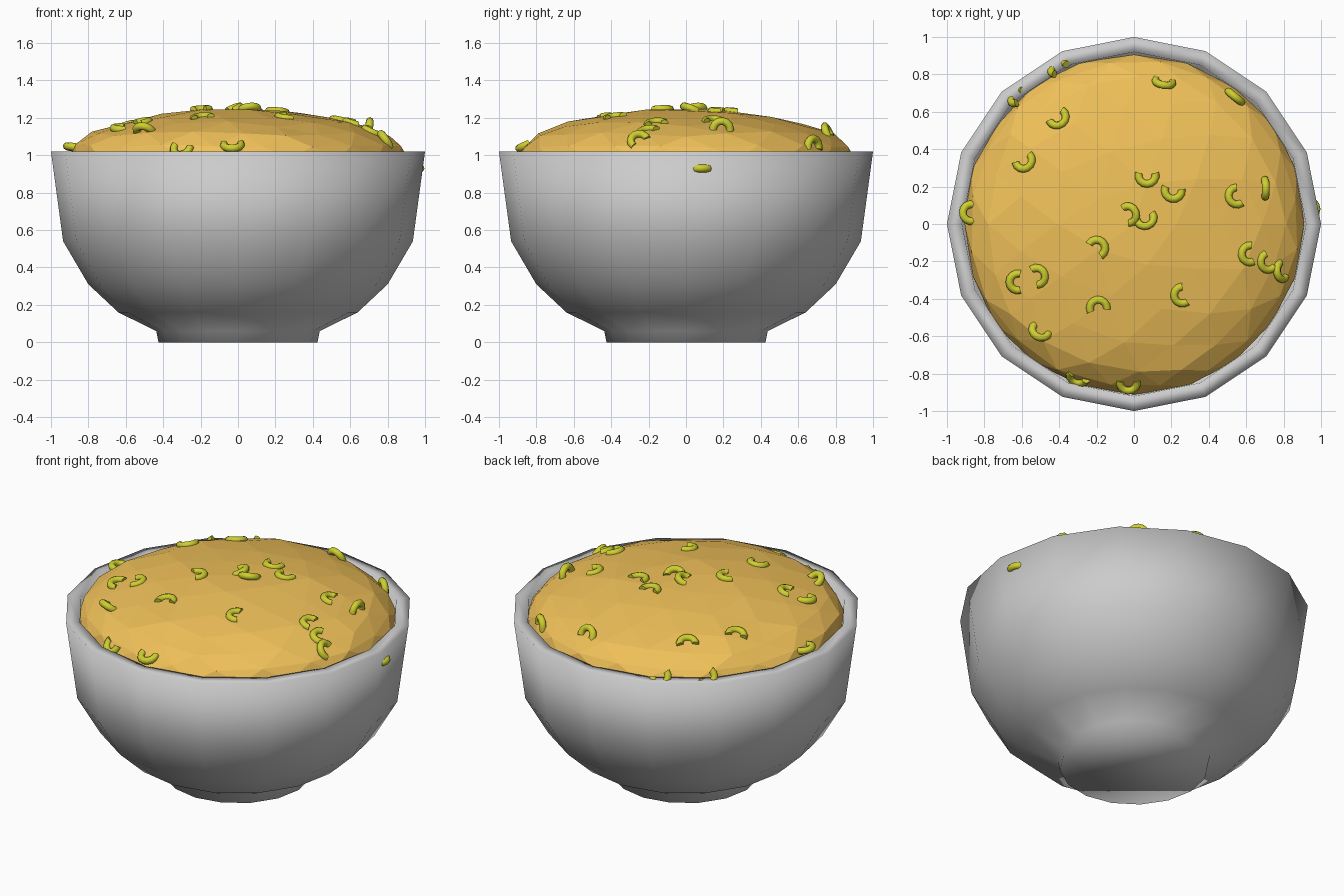
import bpy, bmesh, math, random
from mathutils import Vector, Matrix
from mathutils.bvhtree import BVHTree

if "Cube" in bpy.data.objects:
    bpy.data.objects.remove(bpy.data.objects["Cube"])

random.seed(4)


def material(name, color):
    m = bpy.data.materials.new(name)
    m.diffuse_color = (*color, 1)
    m.use_nodes = True
    m.node_tree.nodes["Principled BSDF"].inputs["Base Color"].default_value = m.diffuse_color
    return m


def finish(bm, name, mat=None, smooth=True):
    bmesh.ops.recalc_face_normals(bm, faces=bm.faces)
    for f in bm.faces:
        f.smooth = smooth
    me = bpy.data.meshes.new(name)
    bm.to_mesh(me)
    bm.free()
    ob = bpy.data.objects.new(name, me)
    bpy.context.collection.objects.link(ob)
    if mat:
        me.materials.append(mat)
    return ob


# Bowl: 16-sided lathe, outside from the foot up, then down the inner wall
profile = [(0.425, 0), (0.437, 0.06), (0.64, 0.16), (0.80, 0.31), (0.935, 0.54),
           (1.0, 1.02), (0.92, 1.02), (0.865, 0.56), (0.74, 0.36), (0.60, 0.22), (0.40, 0.12)]
SIDES = 16
bm = bmesh.new()
rings = [[bm.verts.new((r * math.cos(2 * math.pi * i / SIDES),
                        r * math.sin(2 * math.pi * i / SIDES), z))
          for i in range(SIDES)] for r, z in profile]
for a, b in zip(rings, rings[1:]):
    for i in range(SIDES):
        j = (i + 1) % SIDES
        bm.faces.new((a[i], a[j], b[j], b[i]))
bm.faces.new(rings[0])
bm.faces.new(rings[-1])
finish(bm, "bowl")

# Food: faceted lump, shallow dome above the rim and deep body inside the bowl
bm = bmesh.new()
bmesh.ops.create_icosphere(bm, subdivisions=3, radius=1)
for v in bm.verts:
    d = v.co.normalized()
    height = 0.268 if d.z > 0 else 0.80
    jit = random.uniform(-0.008, 0.008)
    v.co = Vector((d.x * (0.91 + jit), d.y * (0.91 + jit), 0.98 + d.z * height + jit * 0.8))
bvh = BVHTree.FromBMesh(bm)
finish(bm, "food_mound", material("food_yellow", (0.87, 0.53, 0.10)), smooth=False)

# Curved tube pieces scattered over the food
green = material("piece_green", (0.62, 0.62, 0.03))


def tube_piece(name, pos, normal, opening, roll):
    bm = bmesh.new()
    n, sides, R, r = 9, 8, 0.046, 0.021
    rings = []
    for i in range(n):
        t = math.radians(75 + 210 * i / (n - 1))
        ring = []
        for k in range(sides):
            p = 2 * math.pi * k / sides
            q = R + r * math.cos(p)
            ring.append(bm.verts.new((q * math.cos(t), q * math.sin(t), r * math.sin(p))))
        rings.append(ring)
    for a, b in zip(rings, rings[1:]):
        for k in range(sides):
            j = (k + 1) % sides
            bm.faces.new((a[k], a[j], b[j], b[k]))
    bm.faces.new(rings[0])
    bm.faces.new(rings[-1])
    tilt = Vector((0, 0, 1)).rotation_difference(normal).to_matrix().to_4x4()
    bm.transform(Matrix.Translation(pos) @ tilt
                 @ Matrix.Rotation(math.radians(opening), 4, 'Z')
                 @ Matrix.Rotation(math.radians(roll), 4, 'Y'))
    ob = finish(bm, name, green)
    bpy.context.view_layer.objects.active = ob
    ob.select_set(True)
    bpy.ops.object.shade_smooth_by_angle(angle=math.radians(50))
    ob.select_set(False)


# x, y, direction of the opening, roll
spots = [(-.40, .83, -40, 0), (-.62, .68, -10, 0), (-.41, .57, 130, 0), (-.59, .34, 120, 0),
         (.07, .26, 90, 0), (.21, .18, 80, 0), (-.03, .05, 200, 25), (.06, .03, 110, 25),
         (-.20, -.13, 225, 0), (-.19, -.45, 280, 0), (.26, -.38, 20, 0), (.16, .76, 80, 40),
         (.54, .68, 50, 40), (.55, .15, 20, 0), (.70, .19, 0, 75), (.62, -.16, 10, 0),
         (.72, -.20, 40, 0), (.79, -.25, 30, 25), (-.52, -.28, 200, 0), (-.62, -.31, 0, 20),
         (-.50, -.57, 60, 60), (-.30, -.82, 60, 0), (-.87, .06, 0, 60), (-.03, -.85, 90, 20)]
for i, (x, y, opening, roll) in enumerate(spots):
    hit = bvh.ray_cast(Vector((x, y, 2)), Vector((0, 0, -1)))[0]
    if hit is None or hit.z < 1.02:
        hit = Vector((x, y, 1.03))
    up = Vector((x / 0.83, y / 0.83, (hit.z - 0.98) / 0.072)).normalized()
    tube_piece(f"tube_piece_{i + 1}", hit, up, opening, roll)

# One piece whose tip pokes through the bowl wall
tube_piece("tube_piece_in_wall", Vector((0.93, 0.08, 0.93)), Vector((0, 0, 1)), 180, 0)
